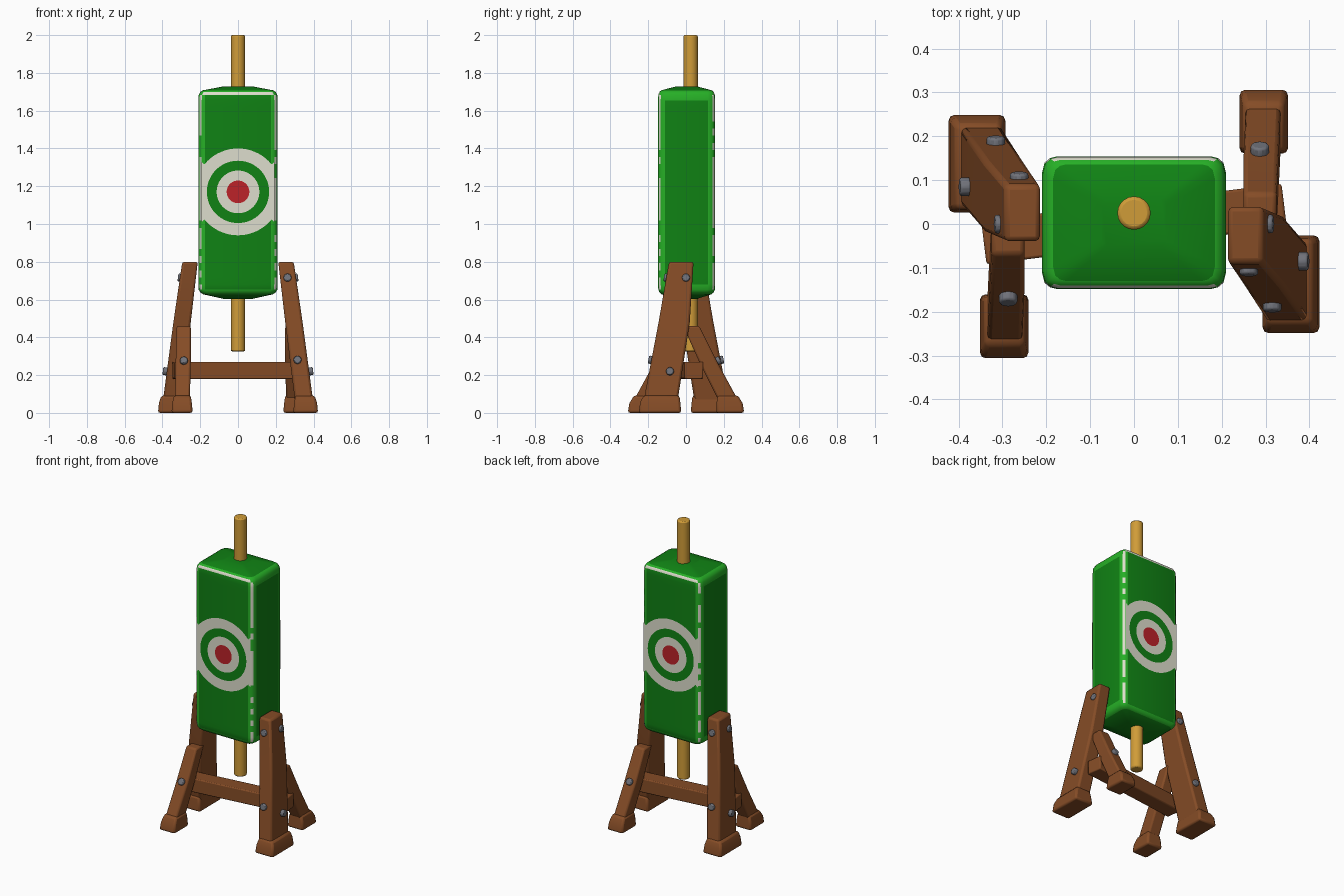
import bpy, bmesh, math, random
from mathutils import Vector

if "Cube" in bpy.data.objects:
    bpy.data.objects.remove(bpy.data.objects["Cube"])

random.seed(4)


def material(name, rgb):
    m = bpy.data.materials.new(name)
    lin = [((c / 255 + 0.055) / 1.055) ** 2.4 for c in rgb]
    m.diffuse_color = (*lin, 1)
    m.use_nodes = True
    m.node_tree.nodes["Principled BSDF"].inputs["Base Color"].default_value = m.diffuse_color
    return m


GREEN = material("deep green", (16, 130, 20))
BRIGHT = material("bright green", (38, 175, 38))
WHITE = material("worn white", (222, 222, 205))
RED = material("target red", (188, 34, 40))
BROWN = material("brown wood", (133, 76, 38))
GOLD = material("golden wood", (208, 156, 56))
GREY = material("iron grey", (112, 114, 122))


def finish(name, bm, mats, bevel=0, smooth=35):
    me = bpy.data.meshes.new(name)
    bm.to_mesh(me)
    bm.free()
    ob = bpy.data.objects.new(name, me)
    bpy.context.collection.objects.link(ob)
    for m in mats:
        me.materials.append(m)
    if bevel:
        mod = ob.modifiers.new("soft edges", 'BEVEL')
        mod.width, mod.segments, mod.limit_method = bevel, 2, 'ANGLE'
        mod.angle_limit = math.radians(40)
    if smooth:
        bpy.ops.object.select_all(action='DESELECT')
        ob.select_set(True)
        bpy.context.view_layer.objects.active = ob
        bpy.ops.object.shade_smooth_by_angle(angle=math.radians(smooth))
    return ob


def loft(bm, rings):
    """Skin stacked rings of points and cap both ends."""
    rows = [[bm.verts.new(p) for p in r] for r in rings]
    n = len(rows[0])
    for a, b in zip(rows, rows[1:]):
        for i in range(n):
            bm.faces.new((a[i], a[(i + 1) % n], b[(i + 1) % n], b[i]))
    bm.faces.new(rows[0][::-1])
    bm.faces.new(rows[-1])
    bmesh.ops.recalc_face_normals(bm, faces=bm.faces)


def beam(name, sections, s, bevel):
    """Timber through rectangles (x0, x1, y0, y1, z); s = -1 turns it half round."""
    bm = bmesh.new()
    loft(bm, [[(s * x, s * y, z) for x, y in ((a, c), (b, c), (b, d), (a, d))]
              for a, b, c, d, z in sections])
    return finish(name, bm, [BROWN], bevel)


def cylinder(name, mat, p, r, depth, axis, sides, bevel):
    bm = bmesh.new()
    bmesh.ops.create_cone(bm, cap_ends=True, segments=sides, radius1=r, radius2=r, depth=depth)
    ob = finish(name, bm, [mat], bevel)
    ob.location = p
    ob.rotation_euler = Vector(axis).to_track_quat('Z', 'Y').to_euler()
    return ob


# Padded body: rounded rectangle section, domed ends, worn corners
corner = [(0.176, 0.151), (0.192, 0.147), (0.204, 0.137), (0.21, 0.113)]
section = []
for sx, sy, order in ((1, -1, 1), (1, 1, -1), (-1, 1, 1), (-1, -1, -1)):
    section += [(sx * x, sy * y) for x, y in corner[::order]]
levels = [(0.603, 0.35), (0.628, 0.88), (0.638, 0.95), (0.652, 0.99), (0.68, 1)]
levels += [(0.68 + 0.975 * i / 26, 1) for i in range(1, 27)]
levels += [(1.684, 0.99), (1.70, 0.95), (1.708, 0.88), (1.729, 0.35)]
bm = bmesh.new()
loft(bm, [[(x * k, y * k + 0.003, z) for x, y in section] for z, k in levels])
for f in bm.faces:
    c = f.calc_center_median()
    ax, ay = abs(c.x), abs(c.y - 0.003)
    rim = c.z > 1.684 or c.z < 0.652
    cap = c.z > 1.708 or c.z < 0.628
    if cap:
        f.material_index = 0
    elif rim:
        worn = c.z > 1.684 and c.z < 1.70 and ax < 0.18
        f.material_index = 2 if worn else 1
    elif ax > 0.18 and ay > 0.12:
        edge = 0.19 < ax < 0.2
        f.material_index = 2 if edge and random.random() < 0.75 else 1
    elif ax > 0.2 and (c.z > 1.655 or c.z < 0.68):
        f.material_index = 1
finish("padded_body", bm, [GREEN, BRIGHT, WHITE], smooth=40)

# Painted bullseye on the front and back
for side, label in ((-1, "front"), (1, "back")):
    bm = bmesh.new()
    N = 64
    for r0, r1, mi in ((0, 0.06, 2), (0.06, 0.113, 1), (0.113, 0.165, 0), (0.165, 0.23, 1)):
        def point(r, i):
            t = 2 * math.pi * i / N
            x, z = r * math.cos(t), r * math.sin(t)
            if abs(x) > 0.19:  # outer ring spreads out along the body edge
                x, z = math.copysign(0.194, x), z * 1.25
            return bm.verts.new((x, side * 0.1535 + 0.003, 1.17 + z))
        for i in range(N):
            pts = [point(r1, i), point(r1, i + 1)]
            pts += [point(r0, i + 1), point(r0, i)] if r0 else [point(0, i)]
            f = bm.faces.new(pts)
            f.normal_update()
            if f.normal.y * side < 0:
                f.normal_flip()
            f.material_index = mi
    finish("bullseye_" + label, bm, [GREEN, WHITE, RED], smooth=0)

# Pole through the body
cylinder("pole", GOLD, (0, 0.025, 1.163), 0.038, 1.674, (0, 0, 1), 20, 0.008)

# Two trestles, each the other turned half round
for s, label in ((1, "right"), (-1, "left")):
    beam("main_leg_" + label, [(0.302, 0.398, -0.225, -0.045, 0.06),
                               (0.25, 0.342, -0.145, 0.02, 0.48),
                               (0.213, 0.295, -0.09, 0.04, 0.80)], s, 0.012)
    beam("main_foot_" + label, [(0.292, 0.424, -0.25, -0.025, 0),
                                (0.298, 0.418, -0.243, -0.03, 0.055),
                                (0.304, 0.405, -0.225, -0.035, 0.092)], s, 0.012)
    beam("brace_" + label, [(0.255, 0.335, 0.175, 0.28, 0.06),
                            (0.25, 0.33, 0.07, 0.165, 0.27),
                            (0.25, 0.325, -0.015, 0.07, 0.46)], s, 0.01)
    beam("brace_foot_" + label, [(0.24, 0.352, 0.16, 0.308, 0),
                                 (0.244, 0.348, 0.162, 0.30, 0.05),
                                 (0.25, 0.34, 0.165, 0.275, 0.092)], s, 0.012)
    # Bolts on the outer and end faces
    for i, (p, axis) in enumerate((((0.303, 0.0, 0.715), (1, 0, 0.12)),
                                   ((0.383, -0.085, 0.22), (1, 0, 0.12)),
                                   ((0.262, -0.102, 0.715), (0, -1, 0.19)),
                                   ((0.315, -0.184, 0.28), (0, -1, 0.19)),
                                   ((0.287, 0.167, 0.275), (0, 1, 0.5)))):
        cylinder(f"bolt_{label}_{i + 1}", GREY, (s * p[0], s * p[1], p[2]), 0.022, 0.03,
                 (s * axis[0], s * axis[1], axis[2]), 8, 0.005)

# Crossbar joining the trestles
bar = beam("crossbar", [(-0.345, 0.345, -0.05, 0.05, 0.18),
                        (-0.345, 0.345, -0.05, 0.05, 0.27)], 1, 0.006)
bar.rotation_euler.z = math.radians(7)
